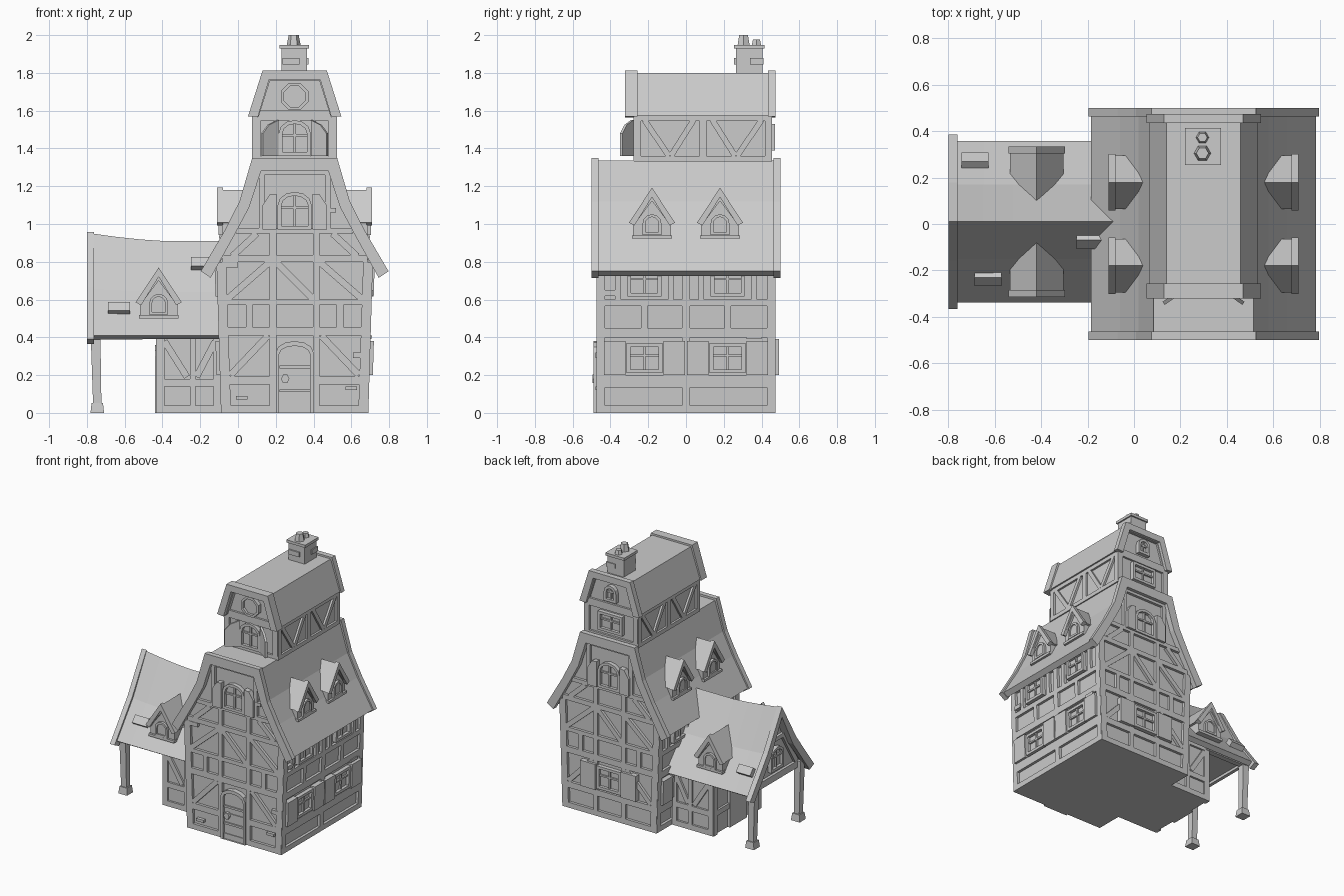
import bpy, bmesh
from math import sin, cos, pi
from mathutils import Matrix, Vector

if "Cube" in bpy.data.objects:
    bpy.data.objects.remove(bpy.data.objects["Cube"])


def make(name, solids, M=Matrix(), ring=False):
    bm = bmesh.new()
    for secs in solids:
        rows = [[bm.verts.new(M @ Vector(p)) for p in s] for s in secs]
        n = len(rows[0])
        for a, b in zip(rows, rows[1:] + (rows[:1] if ring else [])):
            for i in range(n):
                j = (i + 1) % n
                bm.faces.new((a[i], a[j], b[j], b[i]))
        if not ring:
            bm.faces.new(rows[0])
            bm.faces.new(rows[-1])
    bmesh.ops.recalc_face_normals(bm, faces=bm.faces)
    me = bpy.data.meshes.new(name)
    bm.to_mesh(me)
    bm.free()
    ob = bpy.data.objects.new(name, me)
    bpy.context.collection.objects.link(ob)
    return ob


def at(poly, d):
    return [(u, v, d) for u, v in poly]


def prism(name, M, polys, d0, d1):
    return make(name, [[at(p, d0), at(p, d1)] for p in polys], M)


def frame(o, U, N, V=(0, 0, 1)):
    M = Matrix((U, V, N)).transposed().to_4x4()
    M.translation = o
    return M


def bar(u0, v0, u1, v1, w=.035):
    a, b = Vector((u0, v0)), Vector((u1, v1))
    n = (b - a).orthogonal().normalized() * w / 2
    return [tuple(p) for p in (a - n, b - n, b + n, a + n)]


def rect(u0, v0, u1, v1):
    return [(u0, v0), (u1, v0), (u1, v1), (u0, v1)]


def arch(u, v, w, h, rise):
    if not rise:
        return rect(u - w / 2, v, u + w / 2, v + h)
    return [(u - w / 2, v), (u + w / 2, v)] + [
        (u + w / 2 * cos(t * pi / 6), v + h - rise + rise * sin(t * pi / 6)) for t in range(7)]


def shell(c, outer, inner):
    pts = [(c - h, z) for h, z in outer[::-1]] + [(c + h, z) for h, z in outer]
    pts += [(c + h, z) for h, z in inner[::-1]] + [(c - h, z) for h, z in inner]
    return list(dict.fromkeys(pts))


def sym(c, half):
    return list(dict.fromkeys([(c + h, z) for h, z in half] + [(c - h, z) for h, z in half[::-1]]))


def window(name, M, u, v, w, h, rise=0, b=.02, shutter=0, d=.03):
    out, inn = arch(u, v, w, h, rise), arch(u, v + b, w - 2 * b, h - 2 * b, max(rise - b, .01) if rise else 0)
    make(name + "_frame", [[at(out, -.01), at(out, d), at(inn, d), at(inn, -.01)]], M, ring=True)
    prism(name + "_pane", M, [inn], -.01, .008)
    prism(name + "_mullions", M, [rect(u - .006, v + b, u + .006, v + h - b),
                                  rect(u - w / 2 + b, v + h * .55, u + w / 2 - b, v + h * .55 + .012)], 0, d - .01)
    for s in (-1, 1):
        if shutter:
            a, c = u + s * (w / 2 + .005), u + s * (w / 2 + shutter)
            top = v + h
            p = [(a, v), (c, v), (c, top - rise), ((a + c) / 2, top - rise * .2), (a, top - .01)] if rise \
                else [(a, v - .01), (c, v - .01), (c, top + .01), (a, top + .01)]
            prism(name + "_shutter", M, [p], 0, d + .008)


def dormer(name, M):
    wall = [(-.1, 0), (.1, 0), (.1, .1), (0, .23), (-.1, .1)]
    prism(name + "_wall", M, [wall], -.24, 0)
    prism(name + "_roof", M, [shell(0, [(0, .258), (.115, .085)], [(0, .2), (.09, .08)])], -.24, .015)
    prism(name + "_trim", M, [shell(0, [(0, .27), (.122, .085)], [(0, .22), (.093, .07)])], -.005, .025)
    window(name + "_window", M, 0, .02, .1, .11, .05, b=.015, d=.018)
    prism(name + "_sill", M, [rect(-.105, 0, .105, .018)], -.02, .015)


CX = .3
front = frame((0, -.455, 0), (1, 0, 0), (0, -1, 0))
back = frame((.6, .455, 0), (-1, 0, 0), (0, 1, 0))
right = frame((.67, 0, 0), (0, 1, 0), (1, 0, 0), (.03, 0, 1))
left = frame((-.07, 0, 0), (0, -1, 0), (-1, 0, 0), (-.03, 0, 1))

# Main body
prism("main_body", front, [sym(CX, [(.37, 0), (.395, .8), (.33, .95), (.25, 1.1), (.19, 1.3)])], -.91, 0)

# Front and back timber framing
for tag, M in (("front", front), ("back", back)):
    bars = [rect(CX - h, a, CX + h, b) for a, b, h in (
        (0, .04, .38), (.15, .195, .38), (.41, .455, .385), (.57, .6, .39), (.8, .835, .385),
        (.95, .98, .31), (1.26, 1.29, .19))]
    for s in (-1, 1):
        f = lambda u: CX + s * u
        bars += [bar(f(.362), 0, f(.388), .8, .05), bar(f(.115), 0, f(.115), .96),
                 bar(f(.175), .97, f(.175), 1.28, .03), bar(f(.34), .2, f(.14), .41),
                 bar(f(.36), .6, f(.13), .8), bar(f(.33), .83, f(.2), .95),
                 bar(f(.1 * s), .6, f(-.1 * s), .8) if s > 0 else bar(CX - .1, .8, CX + .1, .6),
                 bar(f(.24), .455, f(.24), .57)]
    prism(tag + "_timbers", M, bars, -.005, .02)
    window(tag + "_attic_window", M, CX, .97, .18, .2, .07, shutter=.08)
window("back_window", back, CX, .21, .2, .17, shutter=.13)

# Side timber framing and windows
for tag, M in (("right", right), ("left", left)):
    bars = [rect(-.47, a, .47, b) for a, b in ((0, .04), (.135, .2), (.4, .45), (.565, .6), (.76, .79))]
    bars += [rect(u - .022, 0, u + .022, .79) for u in (-.45, 0, .45)]
    bars += [rect(u - .017, .45, u + .017, .6) for u in (-.22, .22)]
    bars += [rect(u - .015, .6, u + .015, .79) for u in (-.36, -.08, .08, .36)]
    prism(tag + "_timbers", M, bars, -.005, .02)
    for u in (-.22, .22):
        window(tag + "_window", M, u, .21, .19, .16, shutter=.12)
        window(tag + "_upper_window", M, u, .615, .18, .16)

# Front door
d_out, d_in = arch(CX, 0, .2, .38, .06), arch(CX, 0, .165, .355, .045)
make("door_frame", [[at(d_out, 0), at(d_out, .035), at(d_in, .035), at(d_in, 0)]], front, ring=True)
prism("door", front, [d_in], 0, .014)
prism("door_planks", front, [rect(CX - .08, .11, CX + .08, .125), rect(CX - .08, .235, CX + .08, .25)], 0, .024)
prism("door_knob", front, [[(.25 + .022 * cos(i * pi / 3), .18 + .026 * sin(i * pi / 3)) for i in range(6)]], 0, .04)

# Loose bricks on the walls
prism("front_bricks", front, [rect(.57, .12, .63, .14), rect(.61, .29, .66, .32), rect(-.01, .07, .05, .09),
                              rect(.48, 1.06, .52, 1.085), rect(-.07, .77, 0, .8)], 0, .024)
prism("side_bricks", right, [rect(-.43, .62, -.37, .65), rect(.32, .39, .4, .41)], 0, .026)

# Main roof and gable trims
prism("main_roof", front, [shell(CX, [(.215, 1.335), (.28, 1.12), (.36, .96), (.485, .75)],
                                 [(.18, 1.285), (.245, 1.09), (.325, .94), (.45, .725)])], -.925, .015)
trim = shell(CX, [(.225, 1.35), (.292, 1.12), (.372, .963), (.497, .75)],
             [(.178, 1.28), (.24, 1.09), (.32, .94), (.445, .715)])
for M in (front, back):
    prism("main_gable_trim", M, [trim], .008, .045)

# Main roof dormers
for s, N in ((1, (1, 0, 0)), (-1, (-1, 0, 0))):
    for y in (-.18, .18):
        dormer("main_dormer", frame((CX + s * .385, y, .922), (0, s, 0), N))

# Tower
tf = frame((0, -.262, 0), (1, 0, 0), (0, -1, 0))
tb = frame((.6, .44, 0), (-1, 0, 0), (0, 1, 0))
prism("tower_body", tf, [sym(CX, [(.21, 1.3), (.21, 1.58), (.15, 1.79)])], -.702, 0)
for tag, M in (("front", tf), ("back", tb)):
    bars = [rect(CX - .22, 1.545, CX + .22, 1.6), rect(CX - .22, 1.33, CX + .22, 1.36)]
    bars += [rect(CX + a - .02, 1.33, CX + a + .02, 1.58) for a in (-.2, .2)]
    prism("tower_%s_timbers" % tag, M, bars, -.005, .015)
    prism("tower_%s_trim" % tag, M, [shell(CX, [(.17, 1.813), (.247, 1.57)], [(.135, 1.765), (.195, 1.565)])],
          -.005, .06 if tag == "front" else .035)
for s, N in ((1, (1, 0, 0)), (-1, (-1, 0, 0))):
    side = frame((CX + s * .21, .09, 0), (0, s, 0), N)
    bars = [rect(-.365, 1.33, .365, 1.36), rect(-.365, 1.545, .365, 1.58)]
    bars += [rect(u - .018, 1.33, u + .018, 1.57) for u in (-.345, 0, .345)]
    for k in (-1, 1):
        bars += [bar(k * .31, 1.55, k * .18, 1.36, .03), bar(k * .05, 1.55, k * .17, 1.36, .03)]
    prism("tower_side_timbers", side, bars, -.005, .015)
prism("tower_roof", tf, [shell(CX, [(.16, 1.8), (.235, 1.575)], [(.13, 1.76), (.19, 1.57)])], -.715, .03)
window("tower_front_window", tf, CX, 1.36, .17, .19, .07)
window("tower_back_window", tb, CX, 1.39, .2, .14)
window("tower_back_gable_window", tb, CX, 1.62, .1, .12, .05)
ring = [[(CX + r * cos((i + .5) * pi / 4), 1.675 + r * sin((i + .5) * pi / 4)) for i in range(8)] for r in (.078, .06)]
make("round_window_frame", [[at(ring[0], 0), at(ring[0], .03), at(ring[1], .03), at(ring[1], 0)]], tf, ring=True)
prism("round_window_pane", tf, [ring[1]], 0, .01)
for s in (-1, 1):
    U = Vector((s * .82, -.57, 0))
    M = frame((CX + s * .09, -.285, 0), U, U.cross(Vector((0, 0, 1))))
    prism("tower_open_shutter", M, [[(0, 1.36), (.1, 1.36), (.1, 1.48), (.06, 1.525), (0, 1.55)]], -.008, .008)

# Chimney with two hexagonal pots
top = Matrix()
prism("chimney", top, [rect(.23, .265, .365, .405)], 1.75, 1.94)
prism("chimney_cap", top, [rect(.22, .255, .375, .415)], 1.928, 1.948)
prism("chimney_bricks", top, [rect(.235, .255, .325, .3), rect(.3, .34, .373, .411)], 1.845, 1.88)
for y, h, r in ((.305, 2, .038), (.373, 1.978, .03)):
    hexa = lambda k: [(.295 + k * cos(i * pi / 3), y + k * sin(i * pi / 3)) for i in range(6)]
    make("chimney_pot", [[at(hexa(r), 1.94), at(hexa(r * .7), h)]])

# Wing body with porch gable
wing = frame((0, .01, 0), (0, -1, 0), (-1, 0, 0))
prism("wing_body", wing, [rect(-.27, 0, .27, .45)], .05, .42)
prism("wing_gable", wing, [sym(0, [(.31, .42), (.14, .63), (0, .87)])], .08, .735)
for s in (-1, 1):
    M = frame((0, .01 + s * .27, 0), (1, 0, 0), (0, s, 0))
    bars = [rect(-.43, a, -.08, b) for a, b in ((0, .04), (.14, .18), (.39, .43))]
    bars += [rect(-.43, 0, -.39, .43), rect(-.255, .0, -.225, .43), rect(-.13, 0, -.09, .43),
             bar(-.39, .38, -.27, .19), bar(-.12, .38, -.22, .19)]
    prism("wing_side_timbers", M, bars, -.005, .015)
prism("wing_end_timbers", wing, [rect(-.28, 0, -.24, .42), rect(.24, 0, .28, .42), rect(-.27, .38, .27, .42),
                                 rect(-.27, .14, -.1, .18), rect(.1, .14, .27, .18)], .41, .435)
prism("wing_door", wing, [arch(0, 0, .2, .36, .06)], .41, .44)
prism("porch_gable_timbers", wing, [rect(-.31, .4, .31, .45), bar(-.24, .45, -.09, .7), bar(.24, .45, .09, .7),
                                    rect(-.12, .69, .12, .72)], .73, .755)
window("porch_gable_window", wing @ Matrix.Translation((0, 0, .735)), 0, .48, .15, .17, .06)

# Sagging wing roof and end trim
prof = shell(0, [(0, .91), (.16, .64), (.348, .41)], [(0, .85), (.135, .61), (.315, .39)])
lift = lambda d: .04 * max(0, (d - .38) / .4) ** 1.5
make("wing_roof", [[[(u, v + lift(d) * (v - .4) * 2, d) for u, v in prof] for d in (.07, .4, .52, .65, .78)]], wing)
prism("wing_roof_trim", wing, [shell(0, [(0, .957), (.168, .67), (.377, .39)],
                                     [(0, .88), (.13, .63), (.325, .365)])], .762, .8)
slope = Vector((0, .19, .23)).normalized()
for s, x, y, z in ((-1, -.63, .245, .553), (1, -.685, .265, .553), (-1, -.19, .085, .79)):
    V = Vector((0, -s * slope.y, slope.z))
    N = Vector((0, s * slope.z, slope.y))
    prism("roof_patch_tile", frame((x, .01 + s * y, z), (1, 0, 0), N, V), [rect(-.058, -.03, .058, .03)], -.02, .018)

# Wing dormers
for s in (-1, 1):
    dormer("wing_dormer", frame((-.42, .01 + s * .3, .5), (-s, 0, 0), (0, s, 0)))

# Porch posts on flared feet
for y in (-.26, .28):
    sq = lambda x, r: rect(x - r, y - r, x + r, y + r)
    make("porch_post", [[at(sq(-.745, .022), .04), at(sq(-.755, .026), .45)]])
    make("porch_post_foot", [[at(sq(-.745, .036), 0), at(sq(-.745, .03), .052)]])
    prism("porch_side_beam", frame((0, y, 0), (1, 0, 0), (0, -1, 0)), [rect(-.76, .4, -.4, .44)], -.02, .02)
